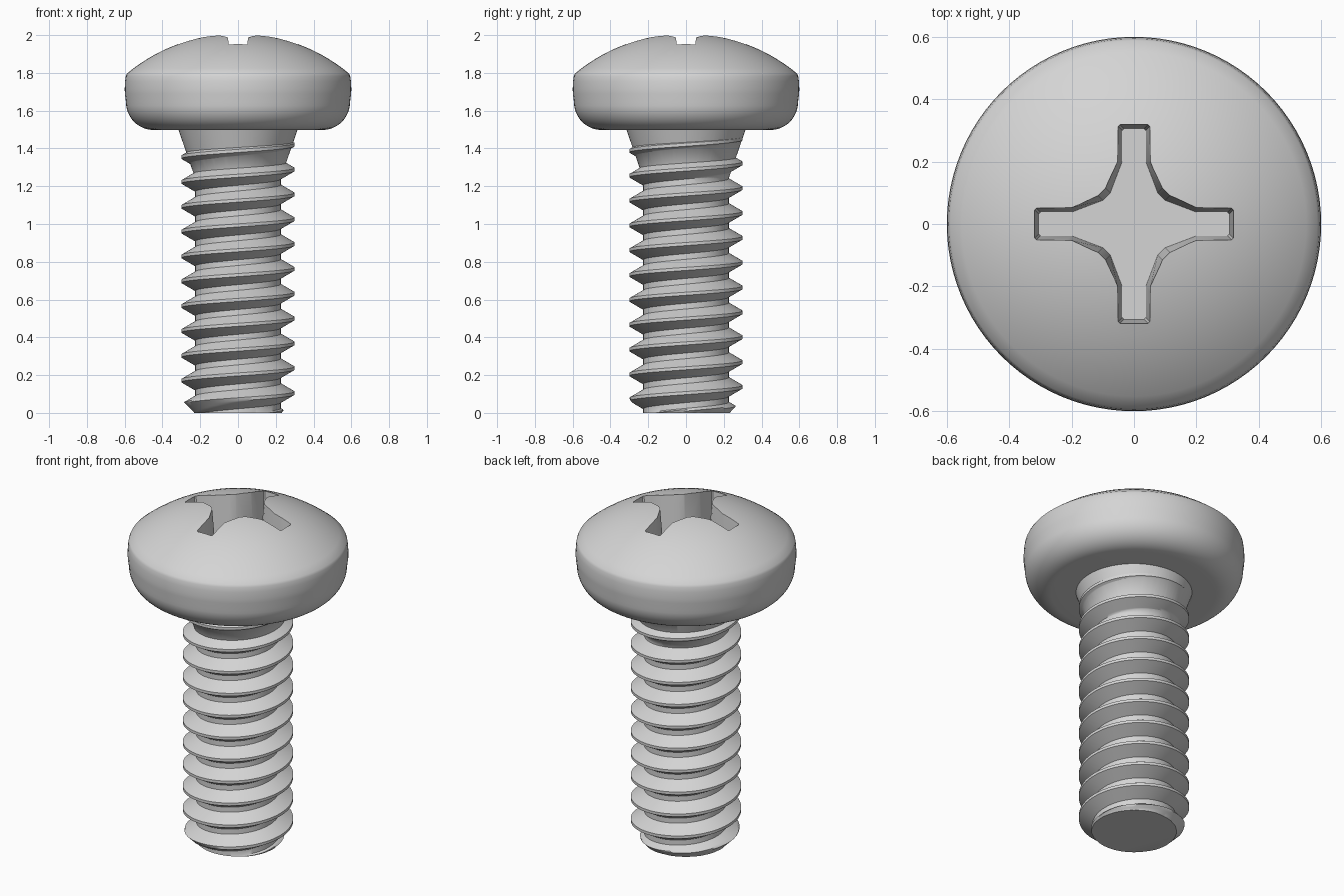
import bpy, bmesh, math

cube = bpy.data.objects.get("Cube")
if cube:
    bpy.data.objects.remove(cube, do_unlink=True)

# Single plain metal colour
metal = bpy.data.materials.new("light grey metal")
metal.use_nodes = True
GREY = (0.66, 0.66, 0.66, 1.0)
metal.diffuse_color = GREY
metal.node_tree.nodes["Principled BSDF"].inputs["Base Color"].default_value = GREY


def make_object(name, bm):
    bmesh.ops.recalc_face_normals(bm, faces=bm.faces)
    mesh = bpy.data.meshes.new(name)
    bm.to_mesh(mesh)
    bm.free()
    mesh.materials.append(metal)
    obj = bpy.data.objects.new(name, mesh)
    bpy.context.collection.objects.link(obj)
    return obj


def activate(obj):
    bpy.ops.object.select_all(action='DESELECT')
    obj.select_set(True)
    bpy.context.view_layer.objects.active = obj


def combine(obj, other, operation):
    """Apply an exact boolean and drop the second object."""
    mod = obj.modifiers.new("combine", 'BOOLEAN')
    mod.operation = operation
    mod.solver = 'EXACT'
    mod.object = other
    activate(obj)
    bpy.ops.object.modifier_apply(modifier=mod.name)
    bpy.data.objects.remove(other, do_unlink=True)


# Pan head on a tapered neck: rounded lower edge, softened rim, spherical dome
APEX, DOME_R, RIM = 2.009, 0.92, 0.588
profile = [(0, 1.2), (0.212, 1.2), (0.315, 1.498)]
for k in range(13):
    a = math.pi / 2 * k / 12
    profile.append((0.448 + 0.145 * math.sin(a), 1.645 - 0.147 * math.cos(a)))
profile += [(0.599, 1.69), (0.6, 1.715), (0.598, 1.755), (0.594, 1.783)]
rim_angle = math.asin(RIM / DOME_R)
for k in range(14, -1, -1):
    a = rim_angle * k / 14
    profile.append((DOME_R * math.sin(a), APEX - DOME_R * (1 - math.cos(a))))

bm = bmesh.new()
verts = [bm.verts.new((r, 0, z)) for r, z in profile]
edges = [bm.edges.new(pair) for pair in zip(verts, verts[1:])]
bmesh.ops.spin(bm, geom=verts + edges, cent=(0, 0, 0), axis=(0, 0, 1),
               angle=math.tau, steps=96, use_duplicate=False)
bmesh.ops.remove_doubles(bm, verts=bm.verts, dist=1e-5)
screw = make_object("pan_head_screw", bm)


# Cross recess: tapered cutter, one quarter of the outline turned four times
def cross_outline(inset):
    w, tip = 0.05 - inset, 0.318 - inset
    quarter = [(tip, -w + 0.006), (tip, w - 0.006), (tip - 0.006, w), (0.2, w),
               (0.112 - inset, 0.088 - inset), (0.088 - inset, 0.112 - inset),
               (w, 0.2), (w, tip - 0.006)]
    points = []
    for turn in range(4):
        for x, y in quarter:
            for _ in range(turn):
                x, y = -y, x
            points.append((x, y))
    return points


bm = bmesh.new()
low = [bm.verts.new((x, y, 1.73)) for x, y in cross_outline(0.012)]
high = [bm.verts.new((x, y, 2.05)) for x, y in cross_outline(-0.006)]
bm.faces.new(low[::-1])
bm.faces.new(high)
n = len(low)
for i in range(n):
    j = (i + 1) % n
    bm.faces.new((low[i], low[j], high[j], high[i]))
cutter = make_object("recess_cutter", bm)
combine(screw, cutter, 'DIFFERENCE')

# Threaded shank: right-handed helical surface, chamfered at the tip
PITCH, CORE, CREST, STEPS = 0.1315, 0.2265, 0.30, 72
FLANK, FLAT, CUTS = 0.0425, 0.0082, 6
section = [(-FLAT - FLANK * (1 - k / CUTS), CORE + (CREST - CORE) * k / CUTS)
           for k in range(CUTS + 1)]
section += [(-dz, r) for dz, r in reversed(section)]
TURNS = 14
bm = bmesh.new()
columns = []
for i in range(STEPS * TURNS + 1):
    angle = math.tau * i / STEPS
    centre = 0.105 + PITCH * (i / STEPS - 2)
    column = []
    for dz, r in section:
        z = centre + dz
        r = min(r, 0.23 + max(z, 0))
        column.append(bm.verts.new((r * math.cos(angle), r * math.sin(angle), z)))
    columns.append(column)
for i in range(STEPS * (TURNS - 1)):
    a = columns[i] + [columns[i + STEPS][0]]
    b = columns[i + 1] + [columns[i + 1 + STEPS][0]]
    for j in range(len(section)):
        bm.faces.new((a[j], b[j], b[j + 1], a[j + 1]))
bmesh.ops.delete(bm, geom=[v for v in bm.verts if not v.link_faces], context='VERTS')

# Trim both ends flat and close them
for z, direction in ((0, -1), (1.475, 1)):
    bmesh.ops.bisect_plane(bm, geom=bm.verts[:] + bm.edges[:] + bm.faces[:], dist=1e-6,
                           plane_co=(0, 0, z), plane_no=(0, 0, direction), clear_outer=True)
bmesh.ops.holes_fill(bm, edges=[e for e in bm.edges if e.is_boundary], sides=0)
shank = make_object("threaded_shank", bm)

# Merge into one clean shell and smooth the round surfaces
combine(screw, shank, 'UNION')
activate(screw)
bpy.ops.object.shade_smooth_by_angle(angle=math.radians(42))
